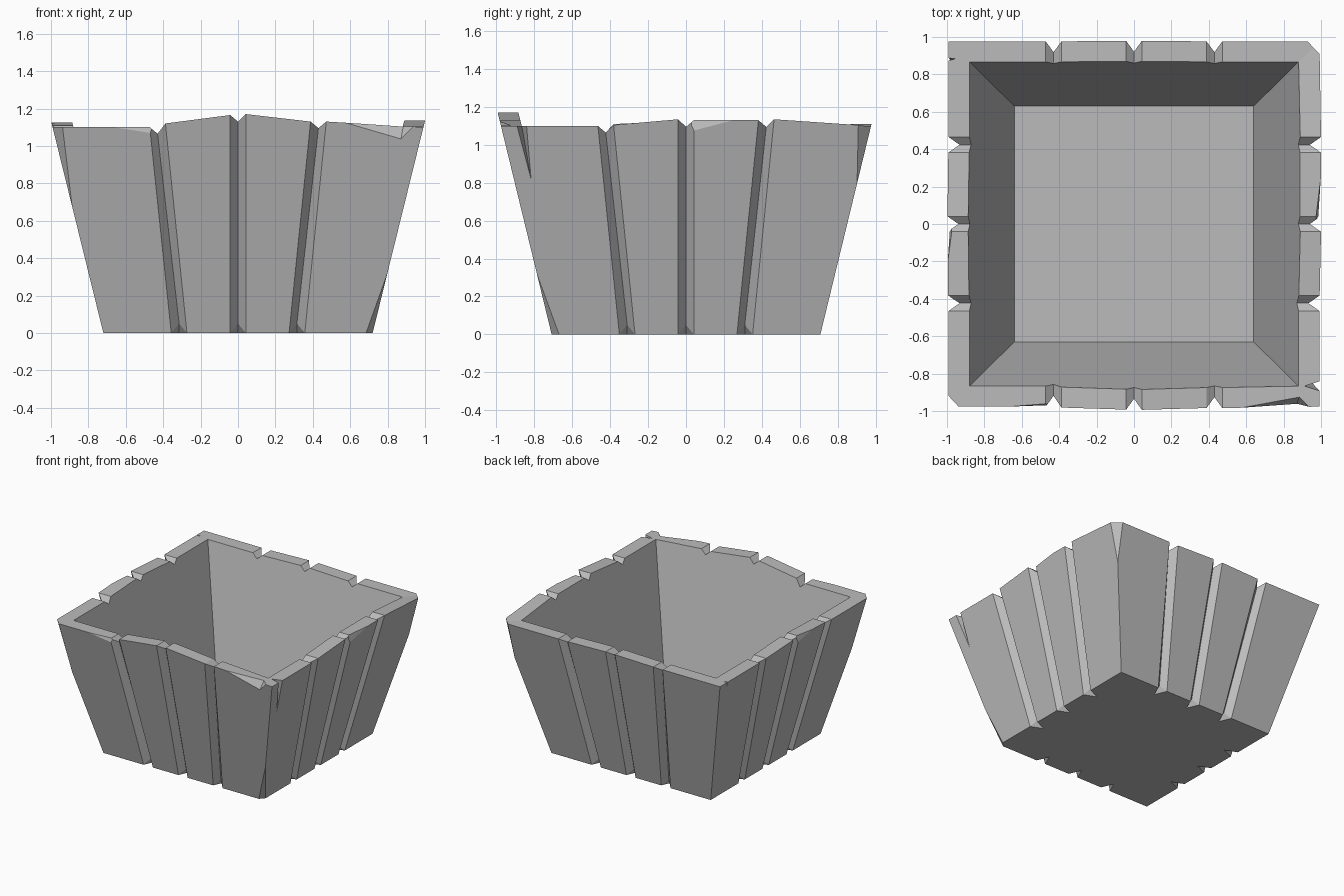
import bpy, bmesh
from mathutils import Vector

cube = bpy.data.objects.get("Cube")
if cube:
    bpy.data.objects.remove(cube)

stone = bpy.data.materials.new("plain_grey")
stone.use_nodes = True
stone.diffuse_color = (0.5, 0.5, 0.5, 1)
stone.node_tree.nodes["Principled BSDF"].inputs["Base Color"].default_value = (0.5, 0.5, 0.5, 1)

DEPTH = 0.985      # y extent relative to x
RIM = 1.10         # corner height
FLOOR = 0.17
HALF = 0.042       # half width of a groove
CUT = 0.05         # groove depth


def outer(z):
    return 0.72 + 0.28 * z / 1.135


def inner(z):
    return 0.64 + 0.24 * (z - FLOOR) / (RIM - FLOOR)


def turn(side, t, d, z):
    """Place a point of one wall: t runs along it, d is its distance from the centre."""
    x, y = [(t, -d), (d, t), (-t, d), (-d, -t)][side]
    return Vector((x, y * DEPTH, z))


# Rim heights on both sides of each groove, per wall: front, +x, back, -x
heights = [
    [(1.10, 1.12), (1.165, 1.17), (1.13, 1.13)],
    [(1.10, 1.105), (1.135, 1.13), (1.13, 1.135)],
    [(1.10, 1.10), (1.11, 1.11), (1.10, 1.10)],
    [(1.10, 1.105), (1.125, 1.125), (1.11, 1.10)],
]

# Tapered tub with grooved walls
bm = bmesh.new()


def corners(d, z):
    return [bm.verts.new(turn(s, -d, d, z)) for s in range(4)]


base_c = corners(outer(0), 0)
top_c = corners(outer(RIM), RIM)
rim_c = corners(inner(RIM), RIM)
floor_c = corners(inner(FLOOR), FLOOR)
bm.faces.new(floor_c)
bottom = []

for s in range(4):
    n = (s + 1) % 4

    def vert(t, d, z):
        return bm.verts.new(turn(s, t, d, z))

    b0, t0, r0 = base_c[s], top_c[s], rim_c[s]
    bottom.append(b0)
    wall = [r0]
    for (tb, tt), (zl, zr) in zip([(-0.315, -0.43), (0, 0), (0.315, 0.43)], heights[s]):
        zm = min(zl, zr) - 0.035
        bl, br = vert(tb - HALF, outer(0), 0), vert(tb + HALF, outer(0), 0)
        bv, bi = vert(tb, outer(0.05) - CUT, 0.05), vert(tb, outer(0) - 0.1, 0)
        tl, tr = vert(tt - HALF, outer(zl), zl), vert(tt + HALF, outer(zr), zr)
        tv = vert(tt, outer(zm) - CUT, zm)
        rl, rr = vert(tt - HALF, inner(zl), zl), vert(tt + HALF, inner(zr), zr)
        rv = vert(tt, inner(zm), zm)
        for face in ((b0, bl, tl, t0), (t0, tl, rl, r0),       # board and its top
                     (bl, bv, tv, tl), (bv, br, tr, tv),       # groove
                     (bl, bi, bv), (bi, br, bv),               # groove foot
                     (tl, tv, rl), (tv, tr, rr),               # rim notch
                     (tv, rv, rl), (tv, rr, rv)):
            bm.faces.new(face)
        bottom += [bl, bi, br]
        wall += [rl, rv, rr]
        b0, t0, r0 = br, tr, rr
    bm.faces.new((b0, base_c[n], top_c[n], t0))
    bm.faces.new((t0, top_c[n], rim_c[n], r0))
    bm.faces.new(wall + [rim_c[n], floor_c[n], floor_c[s]])
bm.faces.new(bottom[::-1])

# Broken corners, sliced by a plane through three points
slices = [
    [(-1, -0.91, 1.1), (-0.93, -0.985, 1.1), (-0.873, -0.86, 0.6)],
    [(1, 0.90, 1.1), (0.92, 0.985, 1.1), (0.917, 0.903, 0.8)],
    [(0.685, -0.709, 0), (0.72, -0.67, 0), (0.799, -0.787, 0.32)],
]
for pts in slices:
    a, b, c = map(Vector, pts)
    normal = (b - a).cross(c - a).normalized()
    if normal.dot(a - Vector((0, 0, 0.5))) < 0:
        normal = -normal
    cut = bmesh.ops.bisect_plane(bm, geom=bm.verts[:] + bm.edges[:] + bm.faces[:],
                                 plane_co=a, plane_no=normal, clear_outer=True)
    edges = [e for e in cut["geom_cut"] if isinstance(e, bmesh.types.BMEdge)]
    bmesh.ops.holes_fill(bm, edges=edges)

bmesh.ops.recalc_face_normals(bm, faces=bm.faces[:])
mesh = bpy.data.meshes.new("planter_tub")
bm.to_mesh(mesh)
bm.free()
mesh.materials.append(stone)
tub = bpy.data.objects.new("planter_tub", mesh)
bpy.context.collection.objects.link(tub)


# Chips knocked out of the rim: wall, then (t, d, z) points of a convex cutter
def chip(side, points):
    cb = bmesh.new()
    for t, d, z in points:
        cb.verts.new(turn(side, t, d, z))
    bmesh.ops.convex_hull(cb, input=cb.verts[:])
    bmesh.ops.recalc_face_normals(cb, faces=cb.faces[:])
    me = bpy.data.meshes.new("chip_cutter")
    cb.to_mesh(me)
    cb.free()
    cutter = bpy.data.objects.new("chip_cutter", me)
    bpy.context.collection.objects.link(cutter)
    cutter.hide_render = True
    mod = tub.modifiers.new("chip", "BOOLEAN")
    mod.operation, mod.solver, mod.object = "DIFFERENCE", "EXACT", cutter
    return cutter


cutters = [
    chip(0, [(0.48, 1.01, 1.14), (0.89, 0.92, 1.14), (0.98, 1.01, 1.14), (0.87, 0.98, 1.03)]),
    chip(0, [(-0.86, 1.01, 1.13), (-0.45, 0.965, 1.13), (-0.45, 1.02, 1.13),
             (-0.45, 0.985, 1.06), (-0.86, 1.01, 1.09)]),
    chip(1, [(0.03, 0.965, 1.16), (0.03, 1.03, 1.16), (0.38, 1.01, 1.15), (0.03, 0.985, 1.07)]),
    chip(3, [(0.03, 0.965, 1.16), (0.03, 1.03, 1.16), (0.38, 1.01, 1.15), (0.03, 0.985, 1.07)]),
    chip(1, [(-0.92, 1.02, 1.13), (-0.85, 1.02, 1.13), (-0.885, 0.91, 1.13), (-0.83, 0.922, 0.82)]),
    chip(3, [(-0.91, 1.02, 1.12), (-0.88, 1.02, 1.12), (-0.9, 0.94, 1.12), (-0.89, 0.985, 1.06)]),
]
bpy.context.view_layer.update()
final = bpy.data.meshes.new_from_object(tub.evaluated_get(bpy.context.evaluated_depsgraph_get()))
tub.modifiers.clear()
tub.data = final
final.name = "planter_tub_mesh"
final.materials.clear()
final.materials.append(stone)
for poly in final.polygons:
    poly.material_index = 0
    poly.use_smooth = False
for cutter in cutters:
    bpy.data.objects.remove(cutter)
